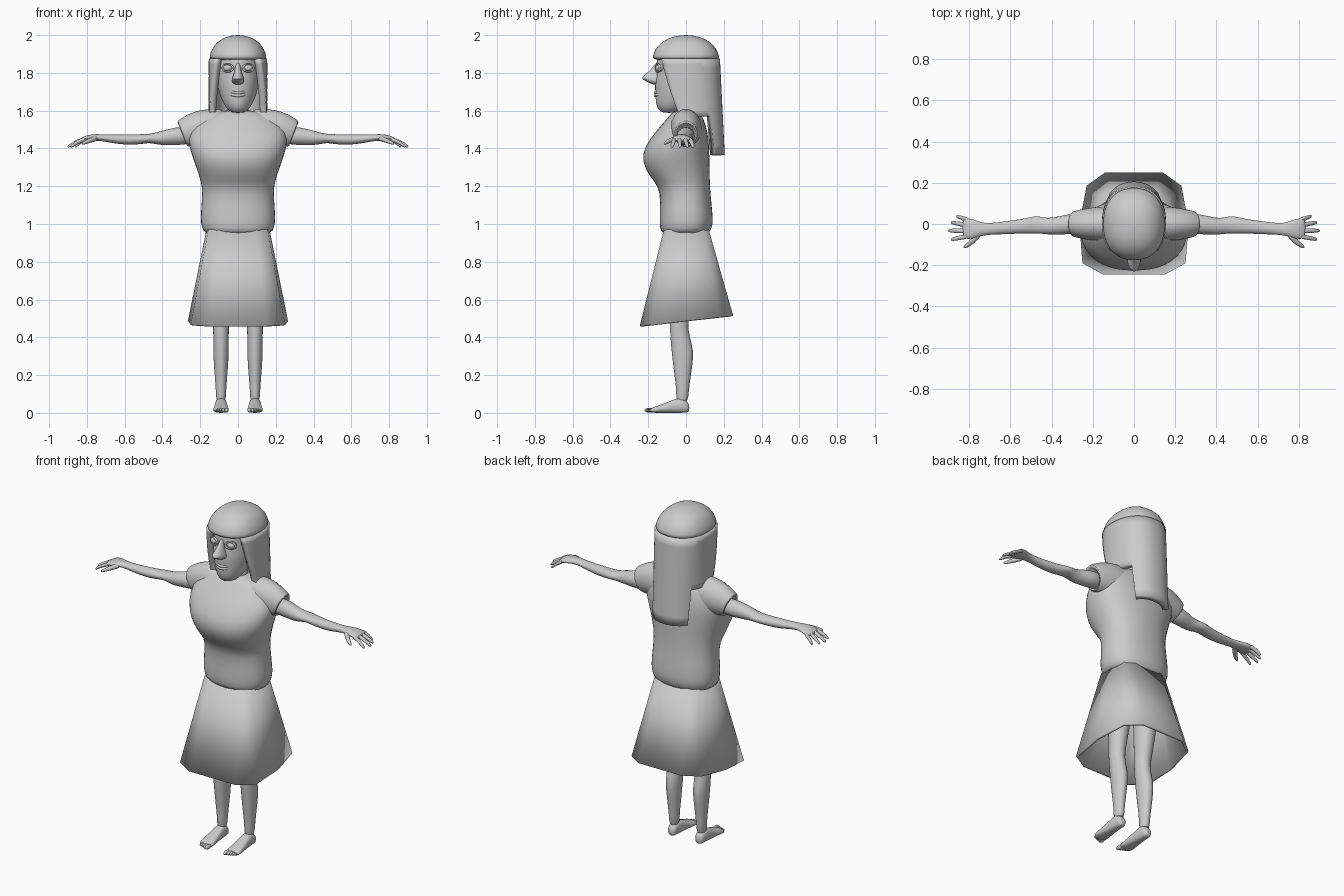
import bpy, bmesh, math
from mathutils import Vector as V

if "Cube" in bpy.data.objects:
    bpy.data.objects.remove(bpy.data.objects["Cube"])


def finish(name, bm, mirror=False, sub=1, solid=0, angle=60):
    bmesh.ops.recalc_face_normals(bm, faces=bm.faces)
    me = bpy.data.meshes.new(name)
    bm.to_mesh(me)
    bm.free()
    me.shade_smooth()
    me.set_sharp_from_angle(angle=math.radians(angle))
    ob = bpy.data.objects.new(name, me)
    bpy.context.collection.objects.link(ob)
    if mirror:
        m = ob.modifiers.new("mirror", 'MIRROR')
        m.use_mirror_merge = False
    if solid:
        s = ob.modifiers.new("thickness", 'SOLIDIFY')
        s.thickness = solid
        s.offset = -1
    if sub:
        s = ob.modifiers.new("smooth", 'SUBSURF')
        s.levels = s.render_levels = sub
    return ob


def ring(c, u, v, n=2.0, sides=20):
    """Superellipse around c with half axes u and v."""
    pts = []
    for i in range(sides):
        a = 2 * math.pi * i / sides
        f = lambda t: math.copysign(abs(t) ** (2 / n), t)
        pts.append(V(c) + V(u) * f(math.cos(a)) + V(v) * f(math.sin(a)))
    return pts


def loft(name, rings, caps=True, **kw):
    bm = bmesh.new()
    rows = [[bm.verts.new(p) for p in r] for r in rings]
    k = len(rows[0])
    for a, b in zip(rows, rows[1:]):
        for i in range(k):
            bm.faces.new((a[i], a[(i + 1) % k], b[(i + 1) % k], b[i]))
    if caps:
        bm.faces.new(rows[0])
        bm.faces.new(rows[-1])
    return finish(name, bm, **kw)


def z_loft(name, rows, xc=0, n=2.0, **kw):
    """Rows: height, half width, front y, back y."""
    return loft(name, [ring((xc, (f + b) / 2, z), (w, 0, 0), (0, (b - f) / 2, 0), n)
                       for z, w, f, b in rows], **kw)


def x_loft(name, rows, sides=16, **kw):
    """Rows: x, centre y, centre z, half depth, half height, slant."""
    return loft(name, [ring((r[0], r[1], r[2]), (0, r[3], 0), (r[5] if len(r) > 5 else 0, 0, r[4]), 2, sides)
                       for r in rows], mirror=True, **kw)


def ball(name, c, s, mirror=True):
    bm = bmesh.new()
    bmesh.ops.create_uvsphere(bm, u_segments=16, v_segments=10, radius=1)
    for v in bm.verts:
        v.co = V((c[0] + v.co.x * s[0], c[1] + v.co.y * s[1], c[2] + v.co.z * s[2]))
    return finish(name, bm, mirror=mirror, sub=0)


# Blouse body and sleeves
z_loft("blouse", [(.945, .165, -.118, .113), (.96, .185, -.135, .13), (1.0, .2, -.142, .145),
                  (1.06, .199, -.14, .142), (1.17, .19, -.137, .13), (1.22, .197, -.165, .128),
                  (1.29, .22, -.222, .127), (1.37, .25, -.238, .126), (1.45, .27, -.195, .122),
                  (1.52, .25, -.135, .108), (1.57, .18, -.09, .088), (1.605, .10, -.065, .065)], n=2.3)
x_loft("sleeve", [(.04, 0, 1.505, .08, .11), (.14, 0, 1.505, .09, .108, .01), (.22, 0, 1.5, .08, .1, .015),
                  (.275, 0, 1.486, .068, .078, .022), (.296, 0, 1.478, .062, .069, .027),
                  (.297, 0, 1.477, .052, .056, .023), (.27, 0, 1.477, .05, .054, .02)])

# Flared skirt with flat panels, open below
half = [(.15, -.245), (.25, -.19), (.265, 0), (.23, .185), (.14, .25)]
hem = half + [(-x, y) for x, y in reversed(half)]
loft("skirt", [[V((x * .63, y * .48, .97)) for x, y in hem],
               [V((x, y, .487 + .11 * y)) for x, y in hem]],
     caps=False, sub=0, solid=.014, angle=40)

# Legs
z_loft("leg", [(.05, .027, -.055, .012), (.12, .027, -.05, .015), (.2, .034, -.062, .026),
               (.3, .041, -.074, .042), (.36, .042, -.08, .034), (.45, .041, -.087, .006),
               (.52, .046, -.085, .022), (.7, .062, -.085, .06), (.92, .07, -.085, .075)],
       xc=.09, mirror=True)

# Feet and toes
foot = [(.018, .026, .014, .016), (.008, .03, .026, .029), (-.02, .042, .03, .042), (-.06, .037, .033, .037),
        (-.11, .026, .037, .026), (-.16, .017, .042, .017), (-.19, .013, .04, .012)]
loft("foot", [ring((.09, y, z), (w, 0, 0), (0, 0, h), 2.4) for y, z, w, h in foot], mirror=True)
for i in range(5):
    r = .013 - .0016 * i
    ball("toe", (.061 + .0165 * i - .0008 * i * i, -.195 + .005 * i, .014), (r * .85, .025, r))

# Arms with hands
x_loft("arm", [(.24, 0, 1.468, .05, .05), (.33, 0, 1.466, .05, .048), (.40, -.014, 1.455, .04, .04),
               (.45, -.006, 1.453, .041, .027), (.48, -.002, 1.453, .044, .024), (.53, -.01, 1.447, .036, .028),
               (.62, -.018, 1.446, .032, .027), (.71, -.025, 1.456, .027, .018), (.75, -.025, 1.459, .036, .018),
               (.79, -.023, 1.456, .052, .017), (.82, -.023, 1.449, .05, .014), (.832, -.023, 1.445, .042, .009)])

# Fingers, drooping at the tips: start y, tip x, tip y
for y0, tx, ty in [(.018, .862, .038), (-.008, .888, .008), (-.034, .902, -.032), (-.058, .888, -.075)]:
    rows = []
    for t, r in [(0, .013), (.35, .012), (.7, .011), (.92, .009), (1, .005)]:
        rows.append((.8 + (tx - .8) * t, y0 + (ty - y0) * t, 1.452 - .044 * t ** 1.5, r, r))
    x_loft("finger", rows, sides=10)
thumb = [(.745, -.04, 1.455, .018), (.775, -.075, 1.446, .014), (.797, -.096, 1.437, .012),
         (.818, -.11, 1.428, .009), (.826, -.115, 1.425, .004)]
loft("thumb", [ring((x, y, z), (.6 * r, .8 * r, 0), (0, 0, r), 2, 10) for x, y, z, r in thumb], mirror=True)

# Neck, head and nose
z_loft("neck", [(1.5, .07, -.06, .06), (1.57, .058, -.055, .055), (1.68, .055, -.06, .055)])
z_loft("head", [(1.588, .025, -.12, -.06), (1.6, .052, -.145, -.02), (1.635, .078, -.162, .04),
                (1.69, .1, -.163, .1), (1.74, .112, -.168, .13), (1.79, .118, -.16, .145),
                (1.83, .12, -.157, .15), (1.88, .12, -.16, .15), (1.94, .1, -.12, .12), (1.97, .05, -.06, .06)])
z_loft("nose", [(1.86, .012, -.16, -.11), (1.815, .016, -.185, -.11), (1.785, .026, -.228, -.11),
                (1.768, .034, -.238, -.11), (1.752, .034, -.205, -.11), (1.735, .02, -.17, -.11)])

# Eyes with lids, and lips
ball("eye", (.054, -.137, 1.826), (.026, .026, .02))
for s in (-1, 1):
    bpy.ops.mesh.primitive_torus_add(major_radius=.029, minor_radius=.006, major_segments=24, minor_segments=8,
                                     location=(s * .054, -.149, 1.826), rotation=(math.pi / 2, 0, s * .35))
    lid = bpy.context.object
    lid.name = "eyelid"
    lid.scale = (1, .7, 1)
    lid.data.shade_smooth()
for name, z, r in [("upper_lip", 1.694, .008), ("lower_lip", 1.68, .009)]:
    rows = []
    for i in range(9):
        t = i / 4 - 1
        k = r * (1.05 - .8 * t * t)
        rows.append(ring((.07 * t, -.163 + .052 * t * t, z + .018 * t * t), (0, k, 0), (0, 0, k), 2, 10))
    loft(name, rows)


# Hair outline shared by the crown and the long hair
def hair_shape(z):
    drop = max(0, 1.87 - z)
    return .155, -.18, .18 + .05 * drop


crown = []
for i in range(9):
    a = math.radians(i * 10.9)
    k = max(.03, math.cos(a)) ** .9
    crown.append((1.862 + .138 * math.sin(min(a, math.pi / 2)), .155 * k, -.182 * k, .181 * k))
z_loft("hair_crown", crown, n=2.25)

# Long hair: open at the face, short over the shoulders, long at the back
bm = bmesh.new()
cols, rows = 40, 10
grid = []
for j in range(rows + 1):
    line = []
    for i in range(cols + 1):
        u = i / cols
        back = .25 < u < .75
        z = 1.875 + ((1.365 if back else 1.57) - 1.875) * j / rows
        a0 = math.radians(46 + 30 * min(1, max(0, (1.87 - z) / .27)))
        a = a0 + (2 * math.pi - 2 * a0) * u
        w, f, b = hair_shape(z)
        g = lambda t: math.copysign(abs(t) ** (2 / 2.25), t)
        line.append(bm.verts.new((w * g(math.sin(a)), (f + b) / 2 - (b - f) / 2 * g(math.cos(a)), z)))
    grid.append(line)
for j in range(rows):
    for i in range(cols):
        bm.faces.new((grid[j][i], grid[j][i + 1], grid[j + 1][i + 1], grid[j + 1][i]))
hair = finish("long_hair", bm, sub=0, solid=.035, angle=50)
# Thickness must go inwards
n = sum((p.normal.dot(V((p.center.x, p.center.y, 0))) for p in hair.data.polygons))
hair.modifiers["thickness"].offset = -1 if n > 0 else 1
sk = bpy.data.objects["skirt"]
n = sum((p.normal.dot(V((p.center.x, p.center.y, 0))) for p in sk.data.polygons))
sk.modifiers["thickness"].offset = -1 if n > 0 else 1
